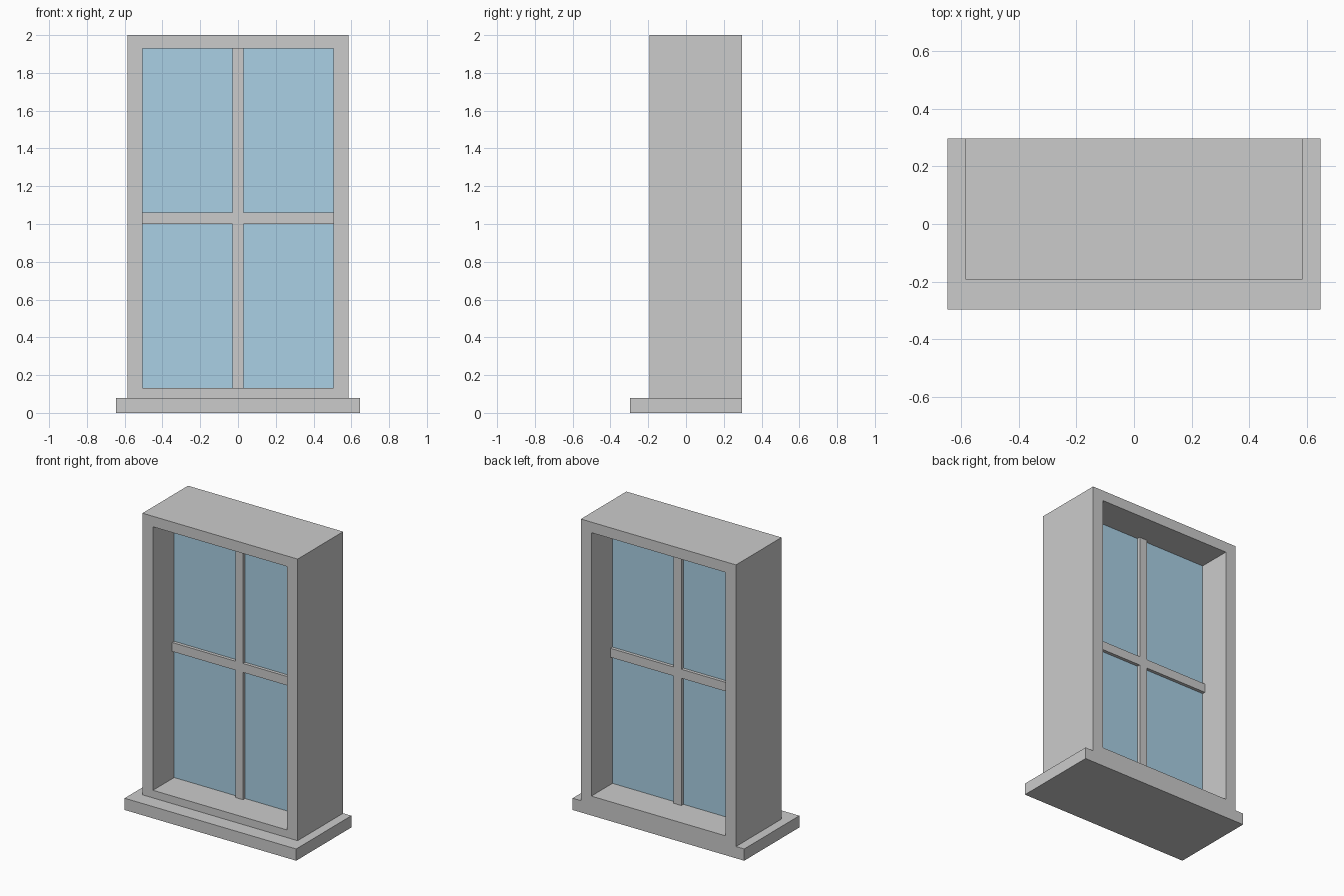
import bpy, bmesh

if "Cube" in bpy.data.objects:
    bpy.data.objects.remove(bpy.data.objects["Cube"])

W, H = 0.585, 2.0            # frame half width, top
IW, IB, IT = 0.506, 0.132, 1.928   # opening half width, bottom, top
SILL = 0.08
BACK = 0.297
MID = 0.052                  # depth of the glazing plane


def prism(name, points, faces, y0, y1):
    """Extrude flat faces drawn in the xz plane from y0 to y1."""
    bm = bmesh.new()
    vs = [bm.verts.new((x, y0, z)) for x, z in points]
    fs = [bm.faces.new([vs[i] for i in f]) for f in faces]
    ext = bmesh.ops.extrude_face_region(bm, geom=fs, use_keep_orig=True)
    moved = [g for g in ext["geom"] if isinstance(g, bmesh.types.BMVert)]
    bmesh.ops.translate(bm, verts=moved, vec=(0, y1 - y0, 0))
    bmesh.ops.recalc_face_normals(bm, faces=bm.faces)
    me = bpy.data.meshes.new(name)
    bm.to_mesh(me)
    bm.free()
    ob = bpy.data.objects.new(name, me)
    bpy.context.collection.objects.link(ob)
    return ob


def rect(hw, z0, z1):
    return [(-hw, z0), (hw, z0), (hw, z1), (-hw, z1)]


# Sill, flush with the back of the frame
prism("sill", rect(0.647, 0, SILL), [range(4)], -BACK, BACK)

# Deep frame: a rectangular ring
ring = [(i, (i + 1) % 4, (i + 1) % 4 + 4, i + 4) for i in range(4)]
prism("frame", rect(W, SILL, H) + rect(IW, IB, IT), ring, -0.193, BACK)

# Glazing bars: one cross-shaped piece
b, z0, z1 = 0.029, 1.0, 1.061
cross = [(-b, IB), (b, IB), (b, z0), (IW, z0), (IW, z1), (b, z1),
         (b, IT), (-b, IT), (-b, z1), (-IW, z1), (-IW, z0), (-b, z0)]
prism("glazing_bars", cross, [range(12)], MID - 0.039, MID + 0.039)

# Glass pane
glass = prism("glass", rect(IW, IB, IT), [range(4)], MID - 0.017, MID + 0.017)
mat = bpy.data.materials.new("glass_blue")
mat.diffuse_color = (0.4, 0.63, 0.78, 1)
mat.use_nodes = True
mat.node_tree.nodes["Principled BSDF"].inputs["Base Color"].default_value = mat.diffuse_color
glass.data.materials.append(mat)
